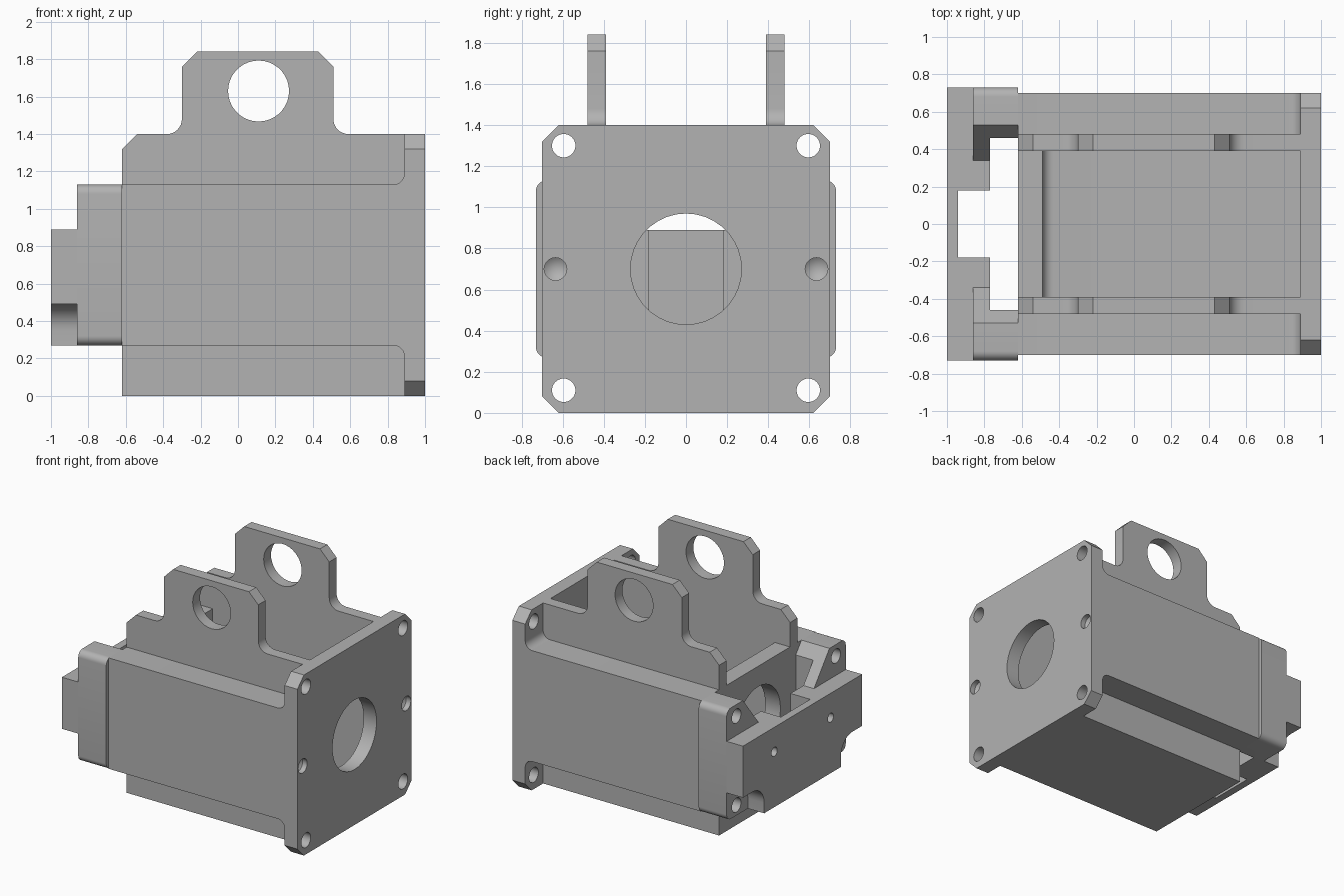
import bpy, bmesh
from math import sin, cos, radians, pi

cube = bpy.data.objects.get("Cube")
if cube:
    bpy.data.objects.remove(cube, do_unlink=True)

grey = bpy.data.materials.new("plain grey")
grey.use_nodes = True
COLOUR = (0.45, 0.45, 0.45, 1)
grey.diffuse_color = COLOUR
grey.node_tree.nodes["Principled BSDF"].inputs["Base Color"].default_value = COLOUR

# Order in which (u, v, depth) land on x, y, z for each extrusion axis
PLACE = {"X": lambda u, v, d: (d, u, v),
         "Y": lambda u, v, d: (u, d, v),
         "Z": lambda u, v, d: (u, v, d)}


def arc(cu, cv, r, start, end, steps=8):
    angles = [radians(start + (end - start) * i / steps) for i in range(steps + 1)]
    return [(cu + r * cos(a), cv + r * sin(a)) for a in angles]


def circle(cu, cv, r, n=36):
    return [(cu + r * cos(2 * pi * i / n), cv + r * sin(2 * pi * i / n)) for i in range(n)]


def rect(u0, u1, v0, v1):
    return [(u0, v0), (u1, v0), (u1, v1), (u0, v1)]


def flip(points):
    return [(-u, v) for u, v in points]


def prism(name, points, axis, a, b, tip=None):
    """Extrude a profile from a to b; with tip, close the far end in a point."""
    bm = bmesh.new()
    place = PLACE[axis]
    near = [bm.verts.new(place(u, v, a)) for u, v in points]
    far = [bm.verts.new(place(u, v, b)) for u, v in points]
    n = len(points)
    bm.faces.new(near)
    for i in range(n):
        j = (i + 1) % n
        bm.faces.new((near[i], near[j], far[j], far[i]))
    if tip is None:
        bm.faces.new(far)
    else:
        apex = bm.verts.new(tip)
        for i in range(n):
            bm.faces.new((far[i], far[(i + 1) % n], apex))
    bmesh.ops.recalc_face_normals(bm, faces=bm.faces)
    mesh = bpy.data.meshes.new(name)
    bm.to_mesh(mesh)
    bm.free()
    mesh.materials.append(grey)
    obj = bpy.data.objects.new(name, mesh)
    bpy.context.collection.objects.link(obj)
    return obj


def finish(obj, cutters=()):
    """Cut the part, then shade it smooth with sharp edges."""
    bpy.ops.object.select_all(action="DESELECT")
    bpy.context.view_layer.objects.active = obj
    obj.select_set(True)
    for cutter in cutters:
        cutter.hide_render = True
        mod = obj.modifiers.new("cut", "BOOLEAN")
        mod.operation = "DIFFERENCE"
        mod.solver = "EXACT"
        mod.object = cutter
        bpy.ops.object.modifier_apply(modifier=mod.name)
        bpy.data.objects.remove(cutter, do_unlink=True)
    bpy.ops.object.shade_smooth_by_angle(angle=radians(30))


MID = 0.70           # height of the shaft axis
BACK, FRONT = -0.62, 0.89
SIDES = ((1, "left"), (-1, "right"))

# End plate with chamfered corners, shaft hole, bolt holes and blind pilots
half = [(0.62, 0), (0.70, 0.08), (0.70, 1.32), (0.62, 1.40)]
plate = prism("end_plate", half + flip(half)[::-1], "X", FRONT, 1.0)
cuts = [prism("cutter", circle(0, MID, 0.27), "X", 0.8, 1.1)]
for s, _ in SIDES:
    for z in (0.11, 1.30):
        cuts.append(prism("cutter", circle(0.595 * s, z, 0.057), "X", 0.8, 1.1))
    cuts.append(prism("cutter", circle(0.635 * s, MID, 0.055), "X", 1.1, 0.96,
                      tip=(0.92, 0.635 * s, MID)))
finish(plate, cuts)

# Side walls with raised lifting lugs
wall = [(BACK, 0), (FRONT, 0), (FRONT, 1.40)]
wall += arc(0.59, 1.48, 0.08, 270, 180)
wall += [(0.51, 1.76), (0.43, 1.84), (-0.22, 1.84), (-0.30, 1.76)]
wall += arc(-0.38, 1.48, 0.08, 0, -90)
wall += [(-0.54, 1.40), (BACK, 1.32)]
# Thick outer bands that flare into the end plate
band = [(BACK, 0.27)] + arc(0.83, 0.21, 0.06, 90, 0)
band += arc(0.83, 1.19, 0.06, 0, -90) + [(BACK, 1.13)]
for s, side in SIDES:
    obj = prism(side + "_lug_wall", wall, "Y", 0.39 * s, 0.48 * s)
    finish(obj, [prism("cutter", circle(0.11, 1.63, 0.163), "Y", 0.3 * s, 0.6 * s)])
    finish(prism(side + "_side_band", band, "Y", 0.48 * s, 0.70 * s))

# Floor of the cavity, filleted up to the rear wall
floor = [(BACK, 0), (FRONT, 0), (FRONT, 0.10)] + arc(-0.43, 0.16, 0.06, 270, 180)
finish(prism("cavity_floor", floor + [(BACK, 0.16)], "Y", -0.39, 0.39))

# Rear wall with shaft hole
rear = prism("rear_wall", rect(-0.39, 0.39, 0.16, 1.13), "X", BACK, -0.49)
finish(rear, [prism("cutter", circle(0, MID, 0.272), "X", -0.8, -0.3)])

# Rear corner brackets with rounded outer edges and a sloping inner shoulder
bracket = [(0.34, 0.27)] + arc(0.68, 0.32, 0.05, -90, 0) + arc(0.68, 1.08, 0.05, 0, 90)
bracket += [(0.53, 1.13), (0.34, 0.89)]
notch = [(0.47, 0.2)] + arc(0.61, 0.35, 0.14, 180, 90) + [(0.8, 0.49), (0.8, 0.2)]
rail_cuts = []
for s, side in SIDES:
    profile = bracket if s > 0 else flip(bracket)
    obj = prism(side + "_rear_bracket", profile, "X", -0.86, BACK)
    cuts = [prism("cutter", rect(0.2 * s, 0.46 * s, 0.1, 1.3), "X", -0.77, -0.5)]
    for z in (0.35, 1.04):
        cuts.append(prism("cutter", circle(0.61 * s, z, 0.055), "X", -1.0, -0.5))
    cuts.append(prism("cutter", circle(0.345 * s, MID, 0.035), "X", -1.1, -0.7))
    finish(obj, cuts)
    # Screw clearance notches and small holes for the rail
    rail_cuts.append(prism("cutter", notch if s > 0 else flip(notch), "X", -1.1, -0.86))
    rail_cuts.append(prism("cutter", circle(0.345 * s, MID, 0.035), "X", -1.1, -0.7))

# Rear rail bridging the brackets
edge = [(-1.0, 0.73), (-0.86, 0.73), (-0.86, 0.34), (-0.77, 0.34), (-0.77, 0.18), (-0.94, 0.18)]
rail = prism("rear_rail", edge + [(x, -y) for x, y in edge[::-1]], "Z", 0.27, 0.89)
finish(rail, rail_cuts)
